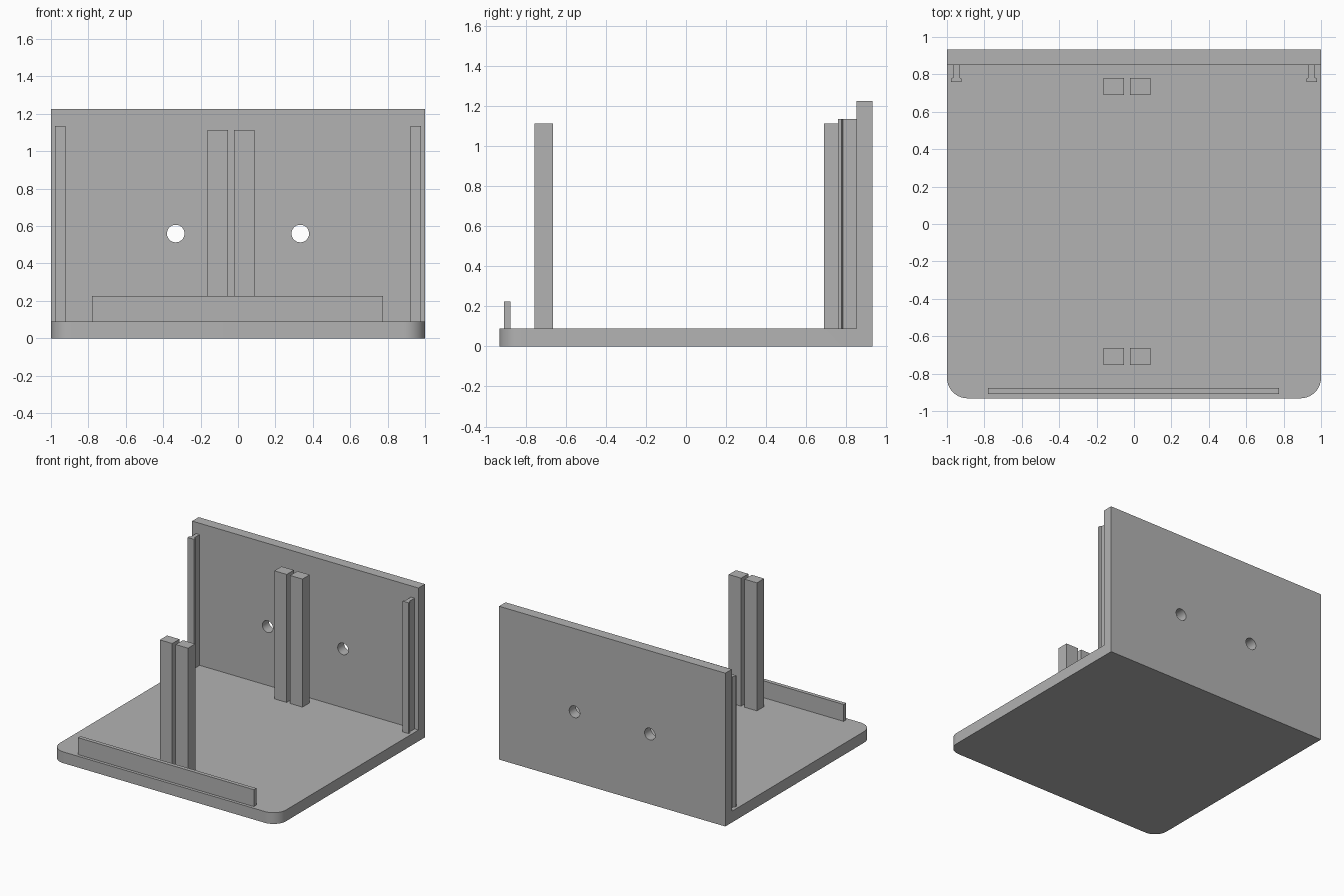
import bpy, bmesh
from math import pi
from mathutils import Matrix, Vector

cube = bpy.data.objects.get("Cube")
if cube:
    bpy.data.objects.remove(cube, do_unlink=True)

grey = bpy.data.materials.new("plain grey")
grey.use_nodes = True
grey.diffuse_color = (0.45, 0.45, 0.45, 1)
grey.node_tree.nodes["Principled BSDF"].inputs["Base Color"].default_value = grey.diffuse_color

FLOOR = 0.09      # top of the base plate
WALL_Y = 0.85     # inner face of the back wall
BACK_Y = 0.932


def finish(name, bm):
    bmesh.ops.recalc_face_normals(bm, faces=bm.faces)
    mesh = bpy.data.meshes.new(name)
    bm.to_mesh(mesh)
    bm.free()
    mesh.materials.append(grey)
    obj = bpy.data.objects.new(name, mesh)
    bpy.context.collection.objects.link(obj)
    return obj


def prism(points, direction):
    """Extrude a closed outline along a direction."""
    bm = bmesh.new()
    face = bm.faces.new([bm.verts.new(p) for p in points])
    top = bmesh.ops.extrude_face_region(bm, geom=[face])["geom"]
    bmesh.ops.translate(bm, vec=Vector(direction),
                        verts=[v for v in top if isinstance(v, bmesh.types.BMVert)])
    return bm


def box(name, x0, x1, y0, y1, z0, z1):
    outline = [(x0, y0, z0), (x1, y0, z0), (x1, y1, z0), (x0, y1, z0)]
    return finish(name, prism(outline, (0, 0, z1 - z0)))


# Base and back wall: one L-shaped body with rounded front corners
profile = [(-BACK_Y, 0), (BACK_Y, 0), (BACK_Y, 1.225),
           (WALL_Y, 1.225), (WALL_Y, FLOOR), (-BACK_Y, FLOOR)]
bm = prism([(-1, y, z) for y, z in profile], (2, 0, 0))
corners = [e for e in bm.edges
           if all(v.co.y < -0.9 for v in e.verts)
           and abs(e.verts[0].co.x - e.verts[1].co.x) < 0.01]
bmesh.ops.bevel(bm, geom=corners, offset=0.11, segments=10, profile=0.5, affect='EDGES')
body = finish("base_and_back_wall", bm)

# Two round holes through the back wall
bm = bmesh.new()
for x in (-0.333, 0.333):
    place = Matrix.Translation((x, 0.89, 0.56)) @ Matrix.Rotation(pi / 2, 4, 'X')
    bmesh.ops.create_cone(bm, cap_ends=True, segments=40, radius1=0.047,
                          radius2=0.047, depth=0.3, matrix=place)
cutter = finish("hole_cutter", bm)
cut = body.modifiers.new("holes", 'BOOLEAN')
cut.operation = 'DIFFERENCE'
cut.solver = 'EXACT'
cut.object = cutter
bpy.context.view_layer.objects.active = body
body.select_set(True)
bpy.ops.object.modifier_apply(modifier=cut.name)
bpy.data.objects.remove(cutter, do_unlink=True)
bpy.ops.object.shade_smooth_by_angle(angle=pi / 6)

# Low front lip
box("front_lip", -0.78, 0.776, -0.908, -0.877, FLOOR, 0.225)

# Paired upright posts, front and back
for place, y in (("front", -0.755), ("back", 0.69)):
    for side, x in (("right", -0.162), ("left", -0.022)):
        box(f"{place}_{side}_post", x, x + 0.109, y, y + 0.091, FLOOR, 1.113)

# T-section rails on the wall near both sides
half = [(0.016, WALL_Y), (0.016, 0.784), (0.028, 0.777), (0.028, 0.759)]
section = half + [(-x, y) for x, y in reversed(half)]
for side, cx in (("right", -0.95), ("left", 0.95)):
    finish(f"{side}_rail", prism([(cx + x, y, FLOOR) for x, y in section],
                                 (0, 0, 1.135 - FLOOR)))
